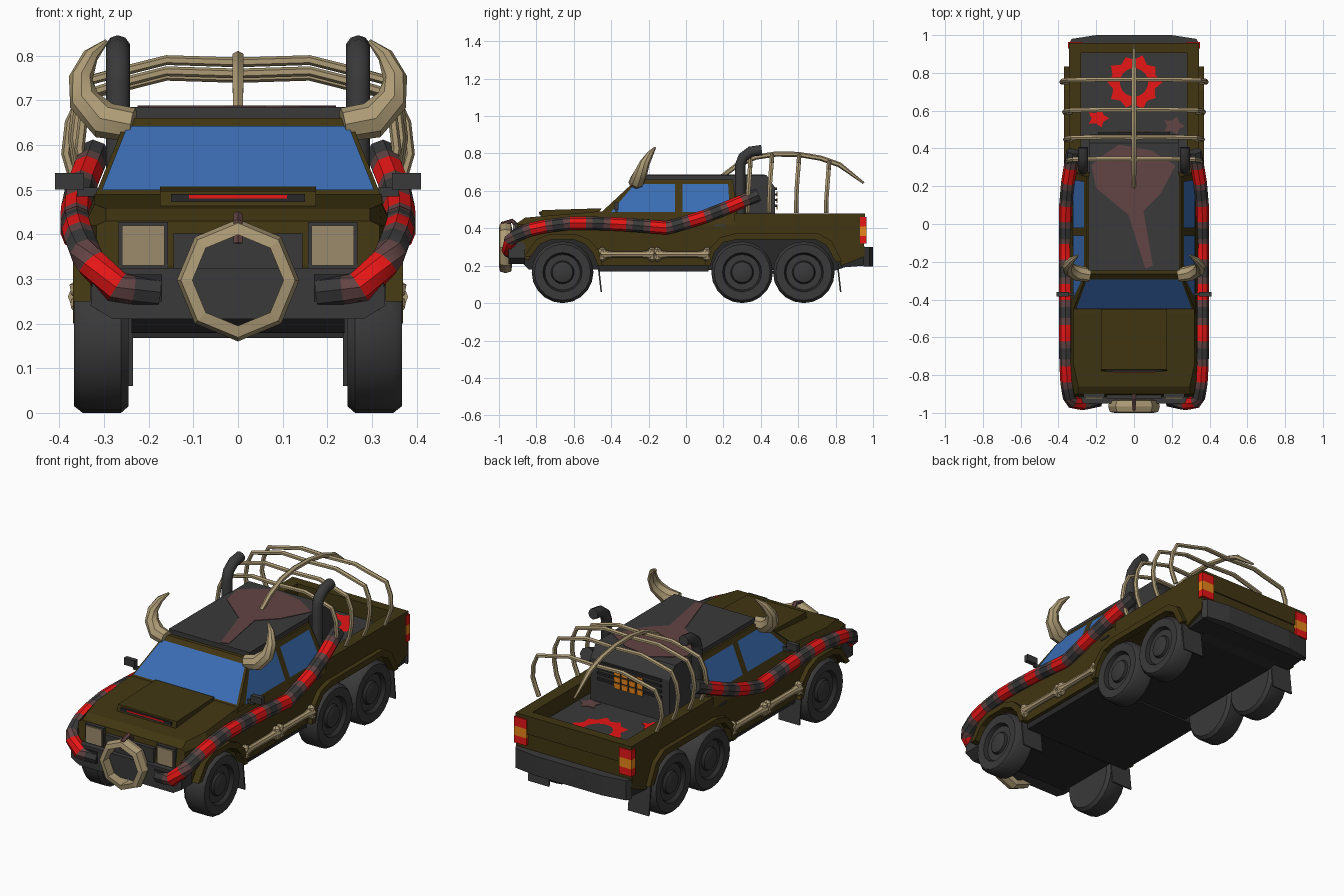
import bpy, bmesh, math
from mathutils import Vector

if "Cube" in bpy.data.objects:
    bpy.data.objects.remove(bpy.data.objects["Cube"])

def mat(name, r, g, b):
    m = bpy.data.materials.new(name)
    m.diffuse_color = (r, g, b, 1)
    m.use_nodes = True
    m.node_tree.nodes["Principled BSDF"].inputs["Base Color"].default_value = m.diffuse_color
    return m

OLIVE = mat("olive paint", .052, .036, .006)
DARK = mat("dark grey", .042, .041, .041)
BLACK = mat("near black", .022, .022, .022)
BONE = mat("bone", .42, .33, .18)
LAMP = mat("lamp tan", .33, .26, .15)
RED = mat("red", .82, .008, .008)
MAROON = mat("faded maroon", .125, .058, .058)
ORANGE = mat("orange", .8, .24, .01)
GLASS = mat("blue glass", .042, .15, .45)

def finish(name, bm, mats, mirror=False, smooth=False):
    bmesh.ops.recalc_face_normals(bm, faces=bm.faces[:])
    me = bpy.data.meshes.new(name)
    bm.to_mesh(me)
    bm.free()
    for m in (mats if isinstance(mats, list) else [mats]):
        me.materials.append(m)
    ob = bpy.data.objects.new(name, me)
    bpy.context.collection.objects.link(ob)
    if smooth:
        bpy.ops.object.select_all(action='DESELECT')
        ob.select_set(True)
        bpy.context.view_layer.objects.active = ob
        bpy.ops.object.shade_smooth_by_angle(angle=math.radians(40))
    if mirror:
        ob.modifiers.new("mirror", 'MIRROR').use_mirror_merge = False
    return ob

def prism(pts, axis, a, b):
    """Outline in the plane across axis, extruded from a to b."""
    put = {'x': lambda p, t: (t, p[0], p[1]), 'y': lambda p, t: (p[0], t, p[1]),
           'z': lambda p, t: (p[0], p[1], t)}[axis]
    bm = bmesh.new()
    lo = [bm.verts.new(put(p, a)) for p in pts]
    hi = [bm.verts.new(put(p, b)) for p in pts]
    bm.faces.new(lo)
    bm.faces.new(hi)
    for i in range(len(pts)):
        j = (i + 1) % len(pts)
        bm.faces.new((lo[i], lo[j], hi[j], hi[i]))
    return bm

def extrude(name, pts, axis, a, b, m, mirror=False):
    return finish(name, prism(pts, axis, a, b), m, mirror)

def box(name, x0, x1, y0, y1, z0, z1, m, mirror=False):
    return extrude(name, [(y0, z0), (y1, z0), (y1, z1), (y0, z1)], 'x', x0, x1, m, mirror)

def tube(name, pts, radii, ref, m, n=8, mirror=False, smooth=True, slots=None, squash=1):
    bm, rings, ref = bmesh.new(), [], Vector(ref)
    pts = [Vector(p) for p in pts]
    for i, p in enumerate(pts):
        t = pts[min(i + 1, len(pts) - 1)] - pts[max(i - 1, 0)]
        u = t.cross(ref).normalized()
        v = t.cross(u).normalized()
        r = radii[i] if isinstance(radii, list) else radii
        rings.append([bm.verts.new(p + r * (math.cos(k * math.tau / n) * u
                     + squash * math.sin(k * math.tau / n) * v)) for k in range(n)])
    for i in range(len(rings) - 1):
        for k in range(n):
            f = bm.faces.new((rings[i][k], rings[i][(k + 1) % n],
                              rings[i + 1][(k + 1) % n], rings[i + 1][k]))
            f.material_index = slots[i] if slots else 0
    bm.faces.new(rings[0])
    bm.faces.new(rings[-1])
    return finish(name, bm, m, mirror, smooth)

def quad_plate(name, corners, m, push, mirror=False):
    bm = bmesh.new()
    bm.faces.new([bm.verts.new(Vector(c) + Vector(push)) for c in corners])
    return finish(name, bm, m, mirror)

# Main body: side profile with wheel arches, tapered at the nose and shoulder
prof = [(-.9, .24), (-.915, .33), (-.9, .43), (-.86, .457), (-.47, .49), (.27, .475), (.27, .39),
        (.95, .39), (.955, .25), (.83, .2), (.8, .28), (.74, .345), (.2, .345), (.14, .28), (.12, .2),
        (-.47, .2), (-.485, .26), (-.53, .32), (-.6, .345), (-.72, .345), (-.79, .32), (-.83, .26), (-.84, .23)]
bm = prism(prof, 'x', -.345, .345)
for co, no in (((0, 0, .42), (0, 0, 1)), ((0, -.74, 0), (0, 1, 0))):
    bmesh.ops.bisect_plane(bm, geom=bm.verts[:] + bm.edges[:] + bm.faces[:], plane_co=co, plane_no=no)
for v in bm.verts:
    if v.co.z > .425:
        v.co.x *= .93
    if v.co.y < -.82:
        v.co.x *= .92
finish("body", bm, OLIVE)

# Underside and chassis
extrude("chassis", [(-.9, .24), (-.84, .18), (.8, .175), (.93, .22), (.93, .36), (-.88, .36)], 'x', -.238, .238, BLACK)
box("floor_plate", -.325, .325, -.465, .12, .168, .203, BLACK)
extrude("rear_under_plate", [(.83, .19), (.95, .2), (.95, .255), (.83, .205)], 'x', -.33, .33, BLACK)

# Wheel arch flares
def flare(name, inner, outer):
    extrude(name, inner + outer[::-1], 'x', .33, .37, OLIVE, True)
flare("front_flare", [(-.47, .2), (-.5, .27), (-.54, .315), (-.6, .34), (-.72, .34), (-.78, .315), (-.83, .25)],
      [(-.445, .2), (-.47, .29), (-.52, .34), (-.59, .37), (-.73, .37), (-.8, .34), (-.865, .25)])
flare("rear_flare", [(.13, .2), (.15, .27), (.2, .325), (.27, .34), (.69, .34), (.75, .31), (.8, .22)],
      [(.1, .2), (.12, .285), (.18, .35), (.26, .372), (.71, .372), (.78, .33), (.835, .22)])

# Cab with sloped sides
bm = prism([(-.47, .47), (.275, .47), (.25, .66), (-.265, .66)], 'x', -.327, .327)
for v in bm.verts:
    if v.co.z > .6:
        v.co.x *= .25 / .327
finish("cab", bm, OLIVE)
box("roof_panel", -.24, .24, -.245, .26, .655, .685, DARK)
extrude("rear_engine_box", [(.25, .39), (.475, .39), (.475, .62), (.43, .685), (.25, .685)], 'x', -.235, .235, DARK)
for i in range(4):
    box("louver", -.19, .19, .47, .487, .515 + i * .03, .527 + i * .03, BLACK)
for i in range(4):
    for k in range(3):
        box("vent_grid", -.085 + i * .045, -.05 + i * .045, .485, .49, .5 + k * .035, .528 + k * .035, ORANGE)

# Windows as plates on the cab faces
def side(y, z):
    return (.327 - (z - .47) / .19 * .077, y, z)
def wind(x, z):
    return (x, -.47 + (z - .47) / .19 * .205, z)
quad_plate("windshield", [wind(-.305, .495), wind(.305, .495), wind(.248, .638), wind(-.248, .638)],
           GLASS, (0, -.004, .004))
quad_plate("front_side_window", [side(-.40, .487), side(-.06, .487), side(-.06, .635), side(-.275, .635)],
           GLASS, (.004, 0, .001), True)
quad_plate("rear_side_window", [side(-.02, .487), side(.235, .487), side(.225, .635), side(-.02, .635)],
           GLASS, (.004, 0, .001), True)

# Hood scoop
extrude("hood_scoop", [(-.78, .46), (-.47, .48), (-.45, .507), (-.77, .497)], 'x', -.175, .175, OLIVE)
box("scoop_opening", -.15, .15, -.783, -.77, .472, .49, BLACK)
box("scoop_red", -.11, .11, -.786, -.78, .48, .488, RED)

# Cargo bed
box("bed_rail", .28, .345, .26, .955, .38, .478, OLIVE, True)
box("tailgate", -.345, .345, .905, .957, .38, .478, OLIVE)
box("bed_floor", -.28, .28, .27, .906, .385, .394, DARK)

# Front face
box("grille", -.145, .145, -.925, -.88, .32, .402, DARK)
box("headlight_frame", .157, .268, -.918, -.88, .322, .428, DARK, True)
box("headlight", .165, .26, -.926, -.89, .33, .42, LAMP, True)
extrude("front_bumper", [(-.28, .21), (.28, .21), (.33, .24), (.325, .325), (-.325, .325), (-.33, .24)],
        'y', -.95, -.86, DARK)
box("bumper_recess", .17, .28, -.955, -.94, .25, .31, BLACK, True)

# Rear lights and bumper
box("tail_light_top", .275, .35, .93, .964, .41, .46, RED, True)
box("tail_light_middle", .275, .35, .93, .964, .36, .41, ORANGE, True)
box("tail_light_bottom", .275, .35, .93, .964, .32, .36, RED, True)
extrude("rear_bumper", [(-.345, .95), (.345, .95), (.33, .98), (.2, 1), (-.2, 1), (-.33, .98)], 'z', .195, .3, DARK)
box("plate_recess", -.1, .1, .99, 1.0, .21, .28, BLACK)

# Wheels, lathed round the x axis
def lathe(name, prof, c, axis, n, m, closed=False, mirror=False, smooth=True, phase=0):
    bm, rings = bmesh.new(), []
    for k in range(n):
        a = math.tau * (k + phase) / n
        p = [(t, r * math.cos(a), r * math.sin(a)) if axis == 'x' else (r * math.cos(a), t, r * math.sin(a))
             for r, t in prof]
        rings.append([bm.verts.new(Vector(q) + Vector(c)) for q in p])
    last = len(prof) if closed else len(prof) - 1
    for k in range(n):
        A, B = rings[k], rings[(k + 1) % n]
        for i in range(last):
            j = (i + 1) % len(prof)
            f = bm.faces.new((A[i], A[j], B[j], B[i]))
            if axis == 'x' and i in (5, 7):
                f.material_index = 1
    bmesh.ops.remove_doubles(bm, verts=bm.verts[:], dist=1e-5)
    return finish(name, bm, m, mirror, smooth)

tyre = [(0, .25), (.15, .245), (.165, .262), (.165, .348), (.15, .367), (.105, .365), (.095, .345),
        (.062, .345), (.055, .358), (.03, .366), (0, .366)]
for y in (-.66, .3, .63):
    lathe("wheel", tyre, (0, y, .165), 'x', 20, [DARK, BLACK], mirror=True)
for y in (-.475, .805):
    extrude("mud_flap", [(y, .22), (y + .008, .22), (y + .026, .06), (y + .018, .06)], 'x', .235, .36, DARK, True)

# Bone ring on the nose with its hook
lathe("nose_ring", [(.102, -.035), (.128, -.03), (.137, 0), (.128, .03), (.102, .035)], (0, -.965, .297), 'y', 8, BONE,
      closed=True, smooth=False)
tube("ring_hook", [(0, -.9, .41), (0, -.93, .44), (0, -.98, .425), (0, -.985, .38)], .012, (1, 0, 0), MAROON, 6)

# Horns
tube("horn", [(.235, -.27, .645), (.30, -.26, .655), (.345, -.24, .70), (.352, -.22, .75), (.33, -.19, .80),
              (.295, -.165, .832)], [.038, .042, .035, .027, .018, .005], (0, 1, 0), BONE, 8, True)

# Exhaust stacks
tube("exhaust_stack", [(.269, .29, .46), (.269, .29, .74), (.269, .305, .78), (.269, .345, .81), (.269, .405, .818)],
     .028, (1, 0, 0), DARK, 10, True)

# Striped side tubes, cut into stripes along their length
path = [Vector(p) for p in ((.18, -.93, .27), (.27, -.95, .28), (.32, -.955, .32), (.345, -.91, .365),
        (.358, -.8, .405), (.362, -.6, .43), (.362, -.35, .422), (.362, -.1, .402), (.362, .08, .455),
        (.35, .22, .51), (.32, .4, .585))]
cum = [0]
for a, b in zip(path, path[1:]):
    cum.append(cum[-1] + (b - a).length)
def along(s):
    for i in range(len(path) - 1):
        if s <= cum[i + 1]:
            break
    return path[i].lerp(path[i + 1], (s - cum[i]) / (cum[i + 1] - cum[i]))
pts, slots, s, k = [path[0]], [], 0, 0
while s < cum[-1] - .02:
    s = min(s + (.06, .035, .085, .035)[k % 4], cum[-1])
    pts.append(along(s))
    slots.append((0, 1, 2, 1)[k % 4])
    k += 1
tube("striped_tube", pts, .036, (0, 0, 1), [DARK, MAROON, RED], 8, True, slots=slots)

# Rib cage over the bed
tube("spine", [(0, .19, .675), (0, .27, .735), (0, .37, .78), (0, .48, .797), (0, .6, .795), (0, .72, .775),
               (0, .82, .74), (0, .95, .642)], [.012] + [.014] * 6 + [.006], (1, 0, 0), BONE, 6)
for y, top, w in ((.345, .76, .355), (.46, .785, .365), (.605, .785, .37), (.765, .75, .385)):
    half = [(.16, top + .005), (.24, top - .015), (w - .035, top - .04), (w - .008, top - .1),
            (w, top - .17), (w - .012, .54), (w - .035, .485)]
    line = [(-x, z) for x, z in half[::-1]] + [(0, top)] + half
    tube("rib", [(x, y - .015 * min(1, (top - z) / .2), z) for x, z in line], .011, (0, 1, 0), BONE, 6, squash=1.2)

# Long bones on the sills
for y in (-.315, -.02):
    h = .14
    tube("sill_bone", [(.355, y - h, .26), (.355, y - h * .6, .26), (.355, y + h * .6, .26), (.355, y + h, .26)],
         [.026, .017, .017, .026], (0, 0, 1), BONE, 8, True)
    bm = bmesh.new()
    for e in (-1, 1):
        for dz in (-.016, .016):
            g = bmesh.ops.create_icosphere(bm, subdivisions=1, radius=.025)
            bmesh.ops.translate(bm, verts=g['verts'], vec=(.355, y + e * h * .95, .26 + dz))
    finish("sill_bone_knobs", bm, BONE, True)

# Mirrors and door handles
box("mirror", .345, .41, -.385, -.36, .5, .537, DARK, True)
box("mirror_arm", .30, .36, -.378, -.366, .485, .505, DARK, True)
box("door_handle", .335, .35, .15, .21, .41, .42, DARK, True)

# Painted splatters on the roof and bed
extrude("roof_splatter", [(-.225, .31), (-.17, .36), (-.08, .42), (.09, .39), (.22, .31), (.14, .16), (.05, .07),
        (.1, -.22), (.06, -.235), (-.03, .05), (-.2, .19)], 'z', .684, .688, MAROON)
bm = bmesh.new()
ring = []
for k in range(20):
    a, r = math.tau * k / 20, (.15, .12, .14, .115)[k % 4]
    ring.append([bm.verts.new((q * math.cos(a), .75 + q * math.sin(a), .397)) for q in (.075, r)])
for k in range(20):
    A, B = ring[k], ring[(k + 1) % 20]
    bm.faces.new((A[0], A[1], B[1], B[0]))
finish("bed_splatter_ring", bm, RED)
for x, y, m in ((-.19, .56, RED), (.21, .52, MAROON)):
    extrude("bed_splatter", [(x + (.06, .035)[k % 2] * math.cos(k * math.pi / 5),
            y + (.05, .03)[k % 2] * math.sin(k * math.pi / 5)) for k in range(10)], 'z', .393, .397, m)
